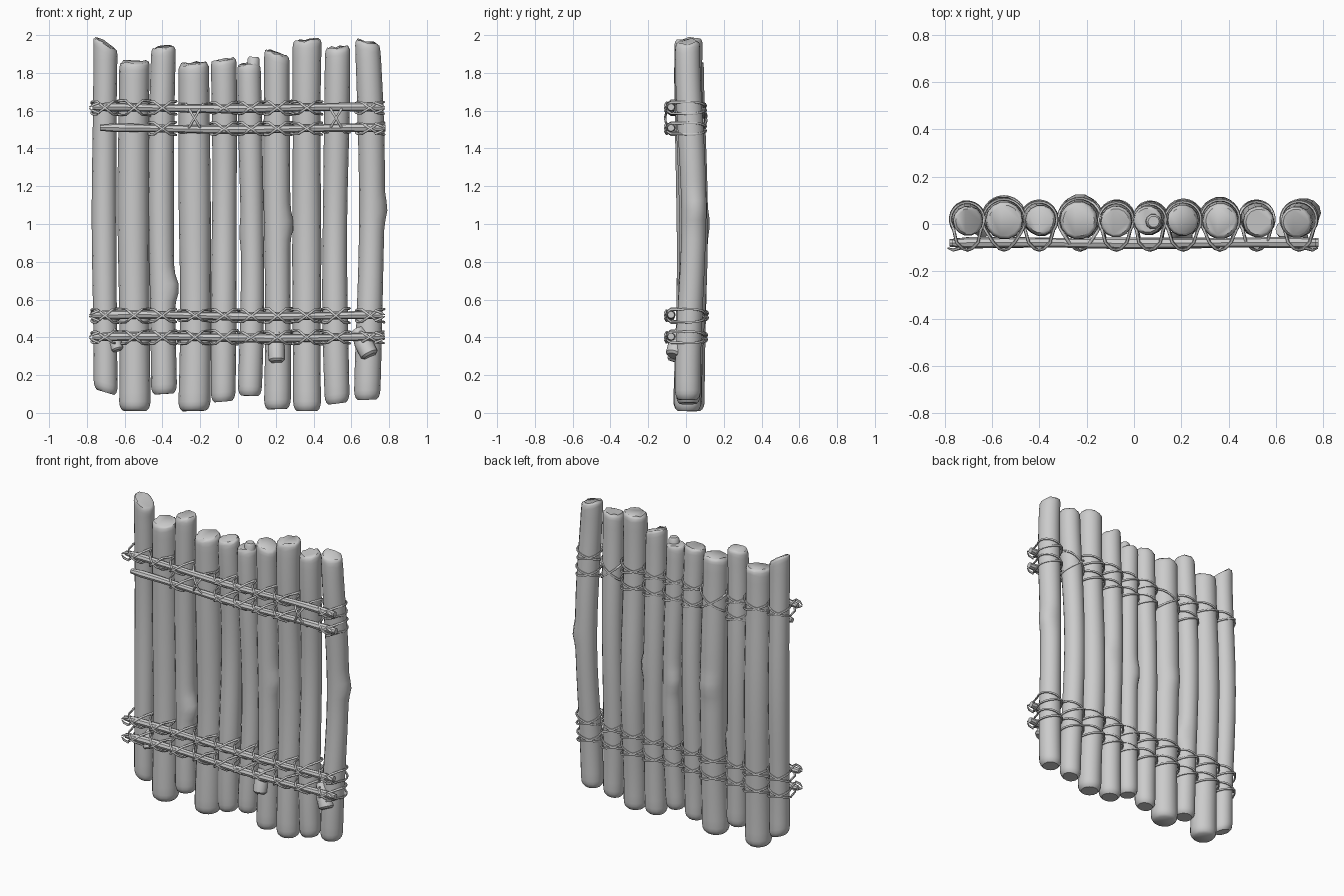
import bpy, bmesh, math, random
from mathutils import Vector

random.seed(4)
cube = bpy.data.objects.get("Cube")
if cube:
    bpy.data.objects.remove(cube)

grey = bpy.data.materials.new("plain grey wood")
grey.use_nodes = True
GREY = (0.6, 0.6, 0.6, 1)
grey.diffuse_color = GREY
grey.node_tree.nodes["Principled BSDF"].inputs["Base Color"].default_value = GREY


def sweep(bm, path, radii, sides, ref, closed=False):
    """Skin a round section along a path; ref fixes the section's roll."""
    path = [Vector(p) for p in path]
    n = len(path)
    rings = []
    for i, p in enumerate(path):
        a = path[i - 1] if closed or i else p
        b = path[(i + 1) % n] if closed or i < n - 1 else p
        t = (b - a).normalized()
        u = t.cross(Vector(ref)).normalized()
        w = t.cross(u)
        rings.append([bm.verts.new(p + radii[i] * (u * math.cos(k * math.tau / sides)
                                                   + w * math.sin(k * math.tau / sides)))
                      for k in range(sides)])
    for i in range(n if closed else n - 1):
        r0, r1 = rings[i], rings[(i + 1) % n]
        for k in range(sides):
            j = (k + 1) % sides
            bm.faces.new((r0[k], r0[j], r1[j], r1[k]))
    if not closed:
        bm.faces.new(rings[0])
        bm.faces.new(rings[-1])


def finish(bm, name, angle=40):
    bmesh.ops.recalc_face_normals(bm, faces=bm.faces)
    mesh = bpy.data.meshes.new(name)
    bm.to_mesh(mesh)
    bm.free()
    obj = bpy.data.objects.new(name, mesh)
    bpy.context.collection.objects.link(obj)
    mesh.materials.append(grey)
    bpy.ops.object.select_all(action='DESELECT')
    obj.select_set(True)
    bpy.context.view_layer.objects.active = obj
    bpy.ops.object.shade_smooth_by_angle(angle=math.radians(angle))
    return obj


# Upright logs: x, radius, bottom, top, top slope, bottom slope, sideways bow
LOGS = [
    (-.705, .064, .11, 1.96, -.6, -.3, 0),
    (-.55, .082, .01, 1.86, .05, 0, 0),
    (-.395, .067, .10, 1.935, .1, .05, -.01),
    (-.235, .083, .01, 1.85, .05, .05, .01),
    (-.08, .066, .06, 1.87, .1, .1, .01),
    (.06, .062, .09, 1.845, .05, 0, .015),
    (.205, .069, .02, 1.905, -.35, .05, .005),
    (.37, .075, .01, 1.975, .1, 0, -.01),
    (.525, .066, .05, 1.935, .1, .1, -.01),
    (.685, .068, .07, 1.965, -.3, .05, .022),
]
# Swellings: log number, height, sideways, front-back, size
KNOTS = [(2, .66, 1, -.2, .025), (6, 1.0, 1, .1, .018), (9, 1.08, 1, .3, .015),
         (5, .95, -.8, .6, .015), (3, 1.0, 0, 1, .012)]


def centre(log, z):
    x, r, low, high = log[:4]
    s = (z - low) / (high - low)
    return x + log[6] * math.sin(math.pi * s), .012 + .025 * math.sin(math.pi * s) ** 2


for i, log in enumerate(LOGS):
    x, r, low, high, slope_top, slope_low, bow = log
    count = 36
    heights = [low, low + .012, low + .03] + \
        [low + .05 + (high - low - .09) * k / count for k in range(count + 1)] + \
        [high - .02, high - .008, high]
    shrink = [.72, .88, .97] + [1] * (count + 1) + [.98, .93, .82]
    phase = random.uniform(0, 6)
    path, radii = [], []
    for z, s in zip(heights, shrink):
        cx, cy = centre(log, z)
        path.append((cx + .004 * math.sin(3 * z + phase), cy + .004 * math.sin(4 * z + phase), z))
        radii.append(r * s * (1 + .025 * math.sin(5 * z + 2 * phase)))
    bm = bmesh.new()
    sweep(bm, path, radii, 14, (0, 1, 0))
    for v in bm.verts:
        cx, cy = centre(log, v.co.z)
        dx, dy = v.co.x - cx, v.co.y - cy
        for num, kz, kx, ky, size in KNOTS:
            if num == i:
                side = max(0, (dx * kx + dy * ky) / r)
                push = size * side * math.exp(-((v.co.z - kz) / .06) ** 2)
                v.co.x += kx * push
                v.co.y += ky * push
        # sawn ends lean and are slightly ragged
        if v.co.z > high - .05:
            v.co.z += slope_top * dx + .1 * dy + random.uniform(-.006, .006)
        elif v.co.z < low + .06:
            v.co.z += slope_low * dx
    finish(bm, f"log_{i + 1}", 45)

# Cut branch stubs on the logs
STUBS = {
    "stub_left_log": ((.63, -.02, .44), (.70, -.065, .30), .05),
    "stub_middle_log": ((.20, -.02, .42), (.205, -.062, .27), .045),
    "stub_right_log": ((-.67, 0, .44), (-.637, -.03, .33), .034),
    "stub_top": ((.075, .01, 1.72), (.083, .01, 1.885), .034),
}
for name, (a, b, r) in STUBS.items():
    a, b = Vector(a), Vector(b)
    bm = bmesh.new()
    sweep(bm, [a, a.lerp(b, .5), a.lerp(b, .93), b], [r * .7, r, r * .95, r * .7], 10, (0, 1, 0))
    finish(bm, name)

# Crossing rails: height, ends
RAILS = {
    "rail_top": (1.615, -.77, .77),
    "rail_upper": (1.505, -.73, .78),
    "rail_lower": (.515, -.78, .765),
    "rail_bottom": (.40, -.77, .775),
}
RAIL_Y = -.08
for name, (z, x0, x1) in RAILS.items():
    bm = bmesh.new()
    path, radii = [], []
    for k in range(21):
        s = k / 20
        path.append((x0 + (x1 - x0) * s, RAIL_Y + .002 * math.sin(9 * s), z + .005 * math.sin(7 * s + z)))
        radii.append(.022 + .002 * math.sin(13 * s + z))
    radii[0], radii[-1] = .016, .019
    sweep(bm, path, radii, 8, (0, 0, 1))
    finish(bm, name)


def lashing(bm, log, z, lift):
    """Two rope loops that cross over the rail and wrap behind the log."""
    cx, cy = centre(log, z)
    big = log[1] + .007
    for sign in (1, -1):
        h = lift * sign
        pts = [(cx - .02, RAIL_Y - .024, z - h * .45), (cx, RAIL_Y - .031, z),
               (cx + .02, RAIL_Y - .024, z + h * .45), (cx + .045, RAIL_Y + .002, z + h)]
        for k in range(19):
            s = k / 18
            a = math.radians(55 + 250 * s)
            pts.append((cx + big * math.sin(a), cy - big * math.cos(a),
                        z + h * math.cos(math.pi * s) + .012 * sign * math.sin(math.pi * s)))
        pts.append((cx - .045, RAIL_Y + .002, z - h))
        sweep(bm, pts, [.0065] * len(pts), 6, (0, 0, 1), closed=True)


# Rope lashings; two logs get one tall cross over both upper rails
TALL = (3, 8)
for name, (z, x0, x1) in RAILS.items():
    bm = bmesh.new()
    for i, log in enumerate(LOGS):
        if name == "rail_upper" and (i < 2 or i in TALL):
            continue
        if name == "rail_top" and i in TALL:
            lashing(bm, log, 1.56, .075)
        else:
            lashing(bm, log, z, random.uniform(.028, .038))
    # loose rope tails at both ends
    for x, d in ((-.735, -1), (.725, 1)):
        for up in (-1, 1):
            if name != "rail_upper" or d > 0:
                sweep(bm, [(x, RAIL_Y - .022, z + .028 * up), (x + .03 * d, RAIL_Y - .03, z + .016 * up),
                           (x + .052 * d, RAIL_Y - .022, z + .004 * up)], [.007, .007, .003], 6, (0, 0, 1))
    finish(bm, name.replace("rail", "rope"), 60)
